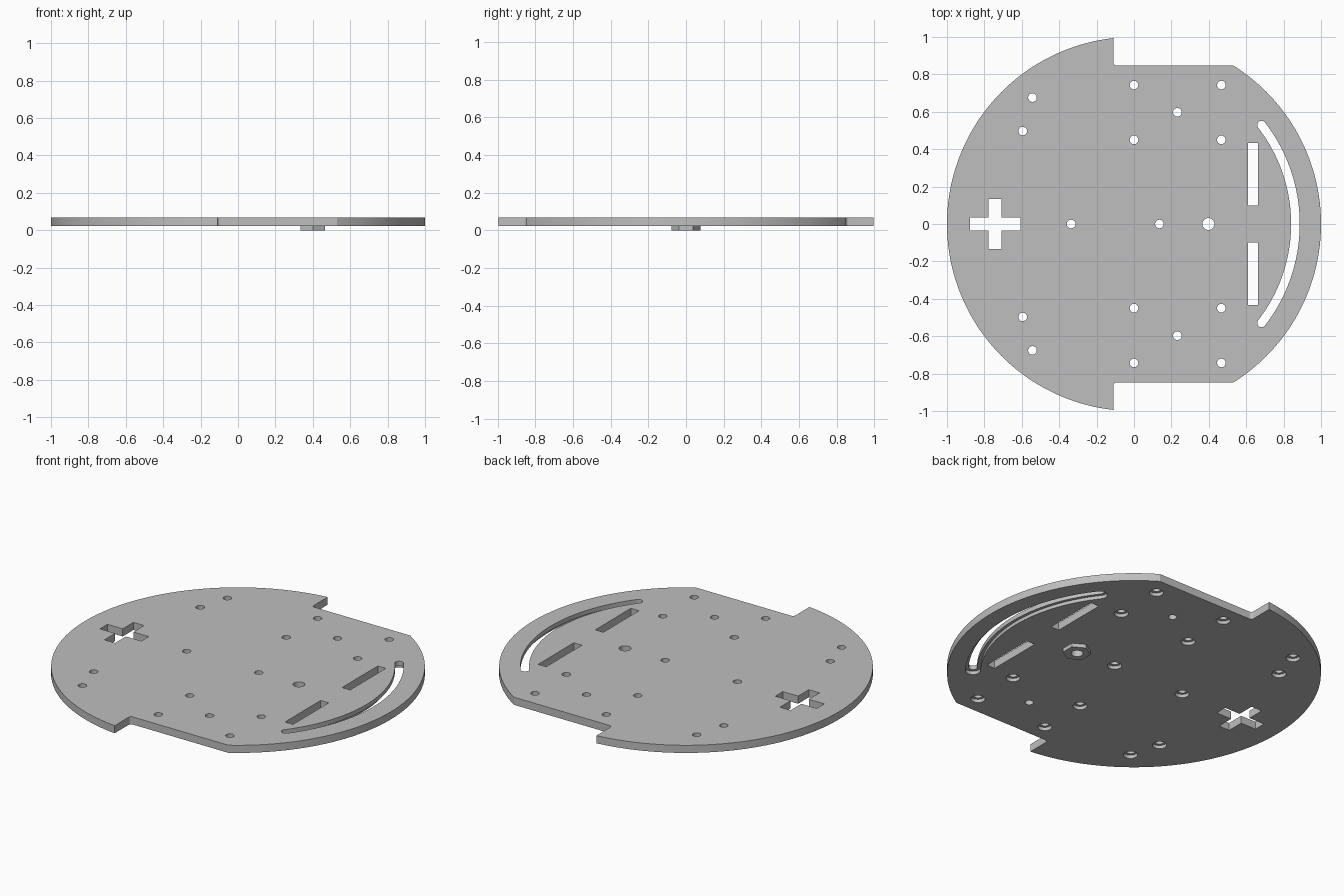
import bpy, bmesh
from math import cos, sin, pi, asin, sqrt, radians

if "Cube" in bpy.data.objects:
    bpy.data.objects.remove(bpy.data.objects["Cube"])

TOP, BOTTOM = 0.067, 0.022      # plate faces
LEDGE = 0.042                   # counterbore depth level
HOLE, BORE = 0.023, 0.038       # screw hole and screw head radii
NOTCH_X, NOTCH_Y = -0.11, 0.848

grey = bpy.data.materials.new("plain grey")
grey.use_nodes = True
colour = (0.52, 0.52, 0.52, 1)
grey.diffuse_color = colour
grey.node_tree.nodes["Principled BSDF"].inputs["Base Color"].default_value = colour


def arc(cx, cy, r, a0, a1, n):
    return [(cx + r * cos(a0 + (a1 - a0) * i / n),
             cy + r * sin(a0 + (a1 - a0) * i / n)) for i in range(n + 1)]


def circle(x, y, r, n=32):
    return arc(x, y, r, 0, 2 * pi, n)[:-1]


def box(x0, x1, y0, y1):
    return [(x0, y0), (x1, y0), (x1, y1), (x0, y1)]


def prisms(name, outlines, z0, z1):
    """One object made of upright prisms, one per outline."""
    bm = bmesh.new()
    for pts in outlines:
        low = [bm.verts.new((x, y, z0)) for x, y in pts]
        high = [bm.verts.new((x, y, z1)) for x, y in pts]
        bm.faces.new(low[::-1])
        bm.faces.new(high)
        for i in range(len(pts)):
            j = (i + 1) % len(pts)
            bm.faces.new((low[i], low[j], high[j], high[i]))
    bmesh.ops.recalc_face_normals(bm, faces=bm.faces)
    mesh = bpy.data.meshes.new(name)
    bm.to_mesh(mesh)
    bm.free()
    mesh.materials.append(grey)
    ob = bpy.data.objects.new(name, mesh)
    bpy.context.collection.objects.link(ob)
    return ob


def select(ob):
    bpy.ops.object.select_all(action='DESELECT')
    ob.select_set(True)
    bpy.context.view_layer.objects.active = ob


def cut(ob, cutter):
    mod = ob.modifiers.new("cut", 'BOOLEAN')
    mod.operation, mod.solver, mod.object = 'DIFFERENCE', 'EXACT', cutter
    select(ob)
    bpy.ops.object.modifier_apply(modifier=mod.name)


def curved_slot(r):
    """Arc slot with round ends, half width r."""
    a, mid = radians(37.8), 0.863
    ex, ey = mid * cos(a), mid * sin(a)
    return (arc(0, 0, mid + r, -a, a, 48)
            + arc(ex, ey, r, a, a + pi, 12)[1:-1]
            + arc(0, 0, mid - r, a, -a, 48)
            + arc(ex, -ey, r, pi - a, 2 * pi - a, 12)[1:-1])


# Plate outline: disc with a wheel notch on each side
a_front = asin(NOTCH_Y)
a_back = pi - asin(sqrt(1 - NOTCH_X ** 2))
f = 0.015
upper = arc(0, 0, 1, 0, a_front, 40)
upper += arc(NOTCH_X + f, NOTCH_Y + f, f, 1.5 * pi, pi, 6)
upper += arc(0, 0, 1, a_back, pi, 60)
lower = [(x, -y) for x, y in reversed(upper[1:-1])]
plate = prisms("base_plate", [upper + lower], BOTTOM, TOP)

# Hexagonal boss under the pivot hole
boss = prisms("hex_boss", [arc(0.4, 0, 0.076, pi / 2, 2.5 * pi, 6)[:-1]], 0, BOTTOM)

# Screw holes, mirrored across the centre line
side_holes = [(0, 0.743), (0.467, 0.743), (0, 0.45), (0.467, 0.45),
              (-0.543, 0.676), (-0.595, 0.497)]
screws = [(x, s * y) for x, y in side_holes for s in (1, -1)]
screws += [(-0.336, 0), (0.136, 0)]
plain = [(0.232, 0.597), (0.232, -0.597)]

# Openings through the whole plate
openings = [circle(x, y, HOLE) for x, y in screws + plain]
openings += [circle(0.398, 0, 0.032), curved_slot(0.023)]
openings += [box(0.61, 0.663, 0.1, 0.433), box(0.61, 0.663, -0.433, -0.1)]
cx, w, h = -0.743, 0.035, 0.135
openings.append([(cx + x, y) for x, y in (
    (h, -w), (h, w), (w, w), (w, h), (-w, h), (-w, w),
    (-h, w), (-h, -w), (-w, -w), (-w, -h), (w, -h), (w, -w))])
through = prisms("through_cutter", openings, -0.1, 0.2)

# Wider recesses for screw heads on the underside
recesses = [circle(x, y, BORE) for x, y in screws] + [curved_slot(0.04)]
bores = prisms("recess_cutter", recesses, -0.1, LEDGE)

cut(plate, bores)
cut(plate, through)
cut(boss, through)
for cutter in (through, bores):
    bpy.data.objects.remove(cutter)

for ob in (plate, boss):
    select(ob)
    bpy.ops.object.shade_smooth_by_angle(angle=radians(30))
